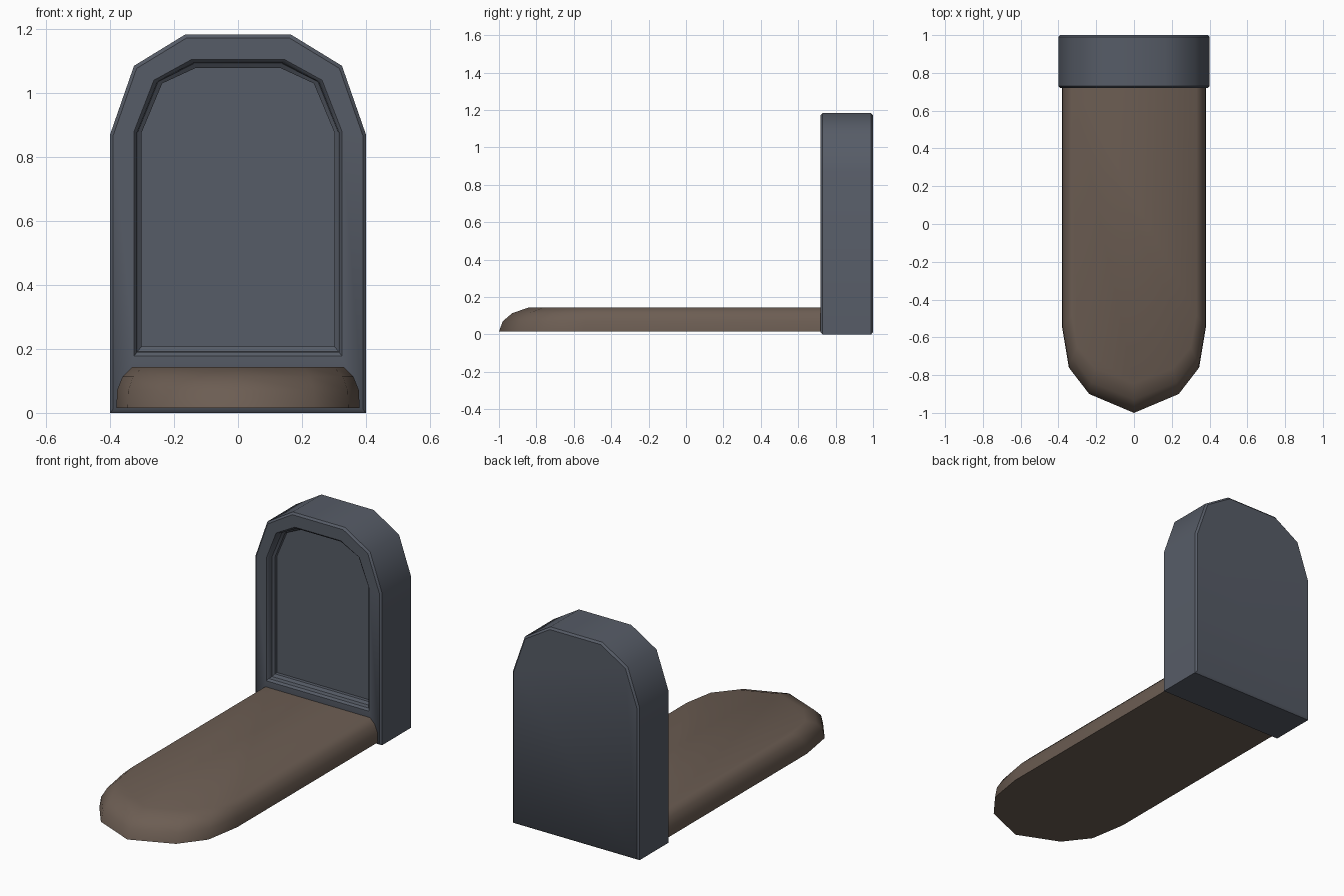
import bpy, bmesh, math

if "Cube" in bpy.data.objects:
    bpy.data.objects.remove(bpy.data.objects["Cube"])


def material(name, rgb):
    m = bpy.data.materials.new(name)
    m.diffuse_color = (*rgb, 1)
    m.use_nodes = True
    m.node_tree.nodes["Principled BSDF"].inputs["Base Color"].default_value = m.diffuse_color
    return m


def loft(name, rings, mat, angle):
    """Skin a stack of equal-length closed rings and cap both ends."""
    bm = bmesh.new()
    loops = [[bm.verts.new(p) for p in ring] for ring in rings]
    n = len(loops[0])
    for a, b in zip(loops, loops[1:]):
        for i in range(n):
            j = (i + 1) % n
            bm.faces.new((a[i], a[j], b[j], b[i]))
    bm.faces.new(loops[0])
    bm.faces.new(loops[-1])
    bmesh.ops.recalc_face_normals(bm, faces=bm.faces)
    mesh = bpy.data.meshes.new(name)
    bm.to_mesh(mesh)
    bm.free()
    mesh.materials.append(mat)
    ob = bpy.data.objects.new(name, mesh)
    bpy.context.collection.objects.link(ob)
    bpy.context.view_layer.objects.active = ob
    ob.select_set(True)
    bpy.ops.object.shade_smooth_by_angle(angle=math.radians(angle))
    ob.select_set(False)
    return ob


def mirrored(half):
    """Right half of an outline, completed with its mirror image."""
    return half + [(-x, z) for x, z in reversed(half)]


def blend(a, b, t):
    return [(p[0] + (q[0] - p[0]) * t, p[1] + (q[1] - p[1]) * t) for p, q in zip(a, b)]


stone = material("slate stone", (0.094, 0.107, 0.135))
earth = material("brown earth", (0.150, 0.110, 0.086))

# Headstone: arched slab with chamfered rims and a stepped recessed panel
outer = mirrored([(0.40, 0.0), (0.40, 0.87), (0.325, 1.085), (0.165, 1.183)])
rim = mirrored([(0.39, 0.012), (0.39, 0.868), (0.317, 1.077), (0.161, 1.172)])
panel = mirrored([(0.325, 0.178), (0.325, 0.88), (0.263, 1.04), (0.145, 1.105)])
inner = mirrored([(0.302, 0.207), (0.302, 0.875), (0.237, 1.03), (0.133, 1.078)])
sections = [(rim, 1.0), (outer, 0.99), (outer, 0.73), (rim, 0.72), (panel, 0.72),
            (blend(panel, inner, 0.4), 0.73), (blend(panel, inner, 0.5), 0.755),
            (inner, 0.765), (inner, 0.785)]
loft("headstone", [[(x, y, z) for x, z in pts] for pts, y in sections], stone, 40)

# Grave mound: rounded-end plan, stacked in levels that draw in toward the top
plan = [(0.38, 0.75), (0.38, -0.55), (0.345, -0.76), (0.237, -0.90), (0.0, -1.0)]
plan += [(-x, y) for x, y in reversed(plan[:-1])]
levels = [(0.015, 1.0, 0.0), (0.07, 0.995, 0.02), (0.113, 0.95, 0.07), (0.143, 0.87, 0.155)]
rings = []
for z, sx, draw in levels:
    rings.append([(x * sx, y if y > 0 else y + draw * (-y - 0.2) / 0.8, z) for x, y in plan])
loft("grave_mound", rings, earth, 60)
